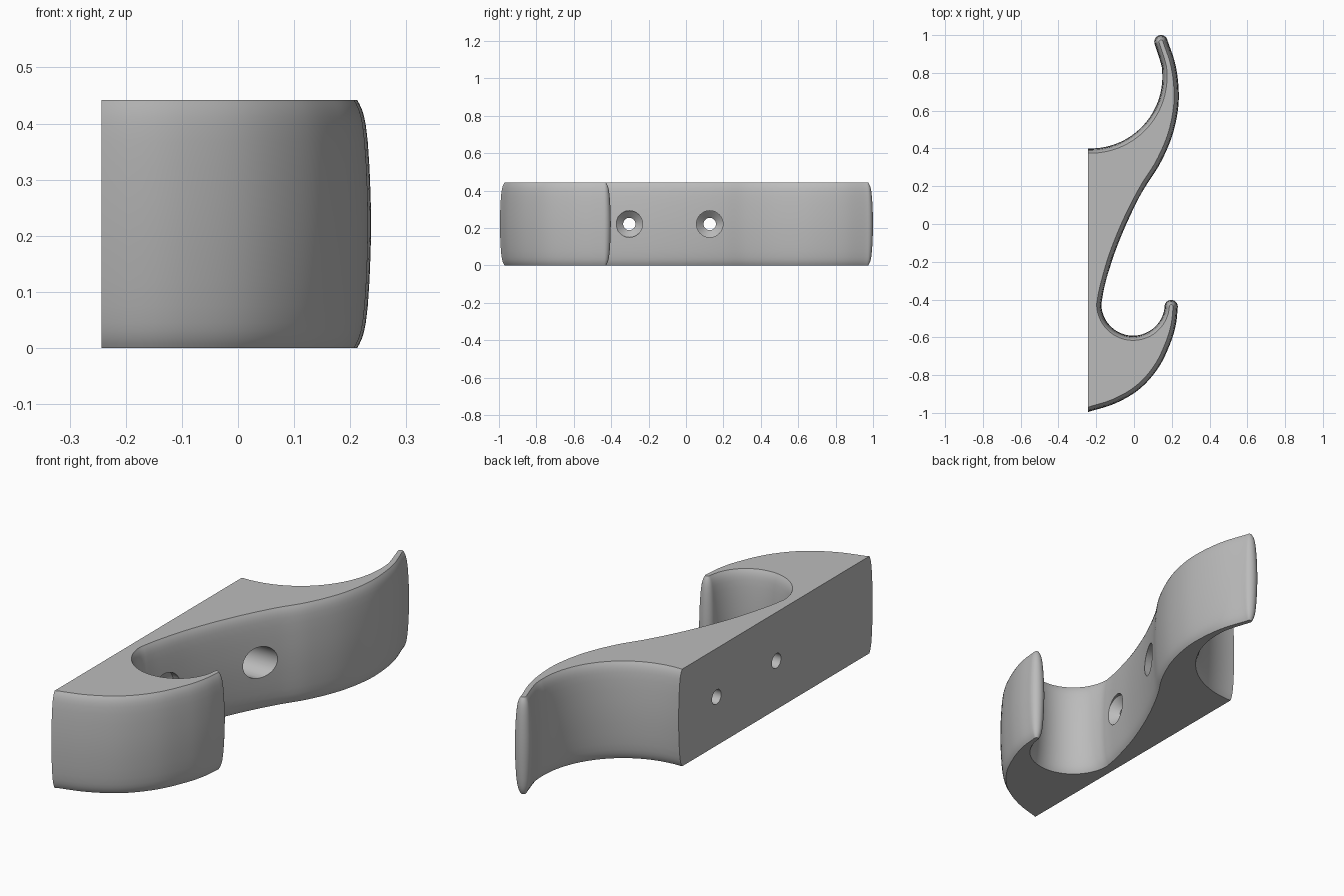
import bpy, bmesh, math
from mathutils import Vector

if "Cube" in bpy.data.objects:
    bpy.data.objects.remove(bpy.data.objects["Cube"])

HEIGHT, BACK = 0.442, -0.243


def arc(cx, cy, r, a0, a1, n):
    return [Vector((cx + r * math.cos(math.radians(a0 + (a1 - a0) * i / n)),
                    cy + r * math.sin(math.radians(a0 + (a1 - a0) * i / n))))
            for i in range(n + 1)]


def spline(pts, steps=6):
    """Smooth curve through the points."""
    p = [Vector(q) for q in pts]
    p = [2 * p[0] - p[1]] + p + [2 * p[-1] - p[-2]]
    out = []
    for i in range(1, len(p) - 2):
        a, b, c, d = p[i - 1:i + 3]
        for s in range(steps):
            t = s / steps
            out.append(0.5 * (2 * b + (c - a) * t + (2 * a - 5 * b + 4 * c - d) * t * t
                              + (3 * b - a - 3 * c + d) * t ** 3))
    return out + [p[-2]]


# Outline, counter-clockwise from the lower wall corner to the upper one
pieces = [
    spline([(BACK, -0.995), (-0.10, -0.95), (0.03, -0.873), (0.13, -0.76),
            (0.193, -0.63), (0.222, -0.53), (0.232, -0.437)]),          # lower belly
    arc(0.197, -0.437, 0.035, 0, 180, 14),                              # lower tip
    arc(-0.005, -0.423, 0.168, -8, -180, 32),                           # small hook bowl
    spline([(-0.173, -0.423), (-0.157, -0.34), (-0.115, -0.19), (-0.06, -0.045),
            (0.0, 0.085), (0.065, 0.205), (0.138, 0.32), (0.2, 0.46),
            (0.232, 0.60), (0.236, 0.72), (0.218, 0.85), (0.177, 0.972)]),  # front sweep
    arc(0.143, 0.964, 0.036, 15, 190, 14),                              # upper tip
    spline([(0.108, 0.955), (0.13, 0.89), (0.147, 0.83), (0.15, 0.78)]),
    arc(-0.23, 0.78, 0.38, 0, -92, 32),                                 # large hook bowl
]
outline = []
for p in (q for piece in pieces for q in piece):
    if not outline or (p - outline[-1]).length > 0.004:
        outline.append(p)
outline[0].x = outline[-1].x = BACK

# Inward direction at each outline point; wall corners slide along the wall
inward = []
last = len(outline) - 1
for i in range(last + 1):
    t = (outline[min(i + 1, last)] - outline[max(i - 1, 0)]).normalized()
    inward.append(Vector((0 if i in (0, last) else -t.y, t.x)))

# Stacked rings give the crowned edge: (depth from cap, inset)
crown = [(0, 0.025), (0.008, 0.0205), (0.018, 0.016), (0.03, 0.0125), (0.045, 0.0095),
         (0.075, 0.006), (0.12, 0.003), (0.17, 0.001)]
levels = crown + [(HEIGHT / 2, 0)] + [(HEIGHT - d, s) for d, s in reversed(crown)]
bm = bmesh.new()
rings = [[bm.verts.new((*(p + n * s), z)) for p, n in zip(outline, inward)] for z, s in levels]
for lo, hi in zip(rings, rings[1:]):
    for i in range(last + 1):
        j = (i + 1) % (last + 1)
        bm.faces.new((lo[i], lo[j], hi[j], hi[i]))
bm.faces.new(rings[0][::-1])
bm.faces.new(rings[-1])


def make_object(name, mesh):
    me = bpy.data.meshes.new(name)
    bmesh.ops.recalc_face_normals(mesh, faces=mesh.faces)
    mesh.to_mesh(me)
    mesh.free()
    ob = bpy.data.objects.new(name, me)
    bpy.context.collection.objects.link(ob)
    return ob


hook = make_object("wall_hook", bm)
grey = bpy.data.materials.new("grey")
grey.diffuse_color = (0.5, 0.5, 0.5, 1)
grey.use_nodes = True
grey.node_tree.nodes["Principled BSDF"].inputs["Base Color"].default_value = grey.diffuse_color
hook.data.materials.append(grey)
bpy.context.view_layer.objects.active = hook
hook.select_set(True)

# Countersunk screw holes: narrow bore, cone, wide bore
for y in (-0.303, 0.127):
    cut = bmesh.new()
    n = 40
    loops = [[cut.verts.new((x, y + r * math.cos(2 * math.pi * k / n),
                             HEIGHT / 2 + r * math.sin(2 * math.pi * k / n))) for k in range(n)]
             for x, r in ((-0.4, 0.033), (-0.2, 0.033), (-0.163, 0.071), (0.15, 0.071))]
    for a, b in zip(loops, loops[1:]):
        for k in range(n):
            cut.faces.new((a[k], a[(k + 1) % n], b[(k + 1) % n], b[k]))
    cut.faces.new(loops[0])
    cut.faces.new(loops[-1])
    cutter = make_object("screw_hole_cutter", cut)
    cutter.hide_render = True
    mod = hook.modifiers.new("screw_hole", 'BOOLEAN')
    mod.operation, mod.solver, mod.object = 'DIFFERENCE', 'EXACT', cutter
    bpy.ops.object.modifier_apply(modifier=mod.name)
    bpy.data.objects.remove(cutter)

bpy.ops.object.shade_smooth_by_angle(angle=math.radians(30))
